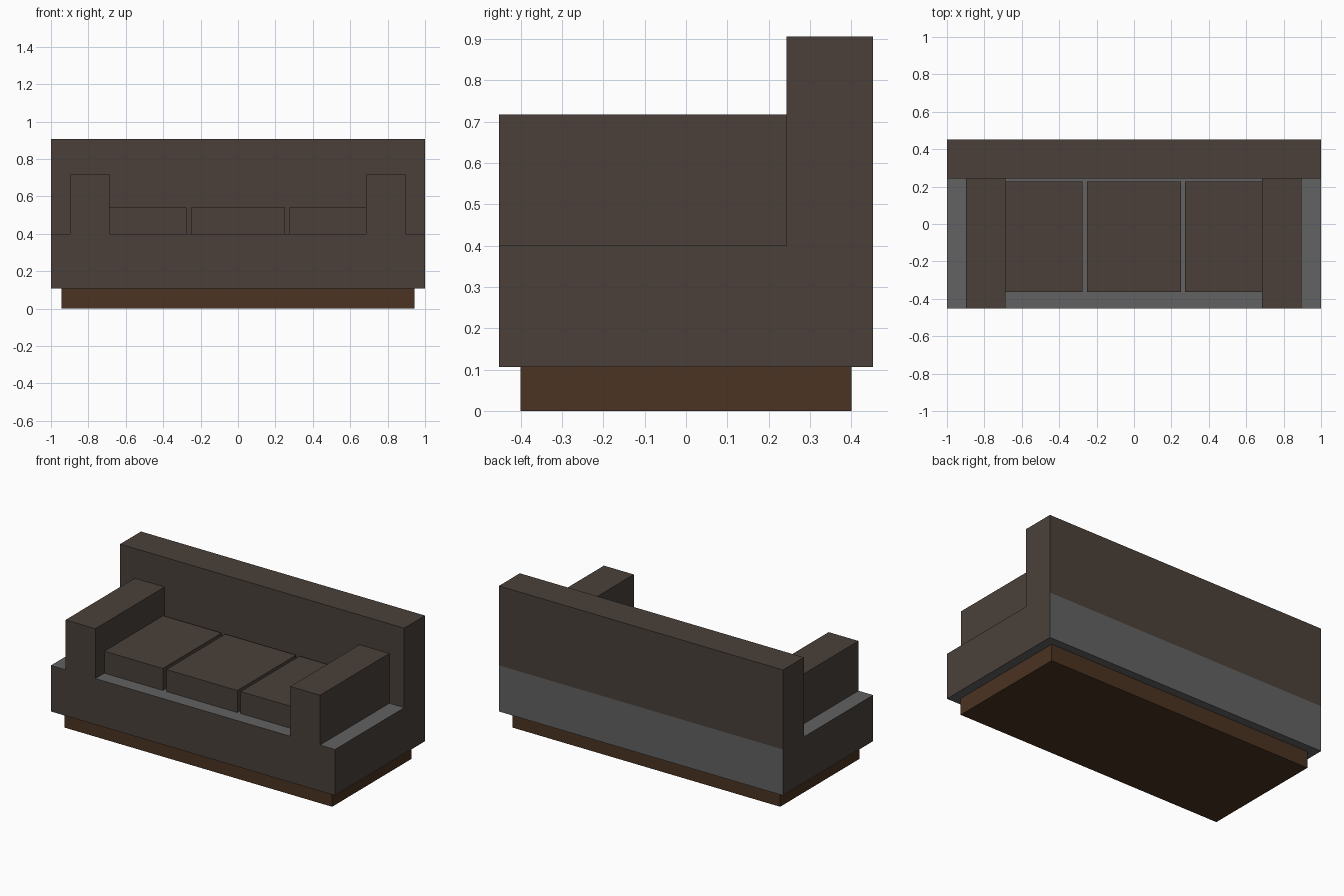
import bpy, bmesh

if "Cube" in bpy.data.objects:
    bpy.data.objects.remove(bpy.data.objects["Cube"])


def material(name, rgb):
    m = bpy.data.materials.new(name)
    m.diffuse_color = (*rgb, 1.0)
    m.use_nodes = True
    m.node_tree.nodes["Principled BSDF"].inputs["Base Color"].default_value = m.diffuse_color
    return m


fabric = material("dark_brown_fabric", (0.069, 0.0513, 0.0423))
lining = material("grey_lining", (0.122, 0.122, 0.122))
wood = material("brown_wood", (0.069, 0.0331, 0.0159))


def box(name, x, y, z, *mats):
    """Box spanning the given (min, max) ranges."""
    bm = bmesh.new()
    bmesh.ops.create_cube(bm, size=1.0)
    for v in bm.verts:
        v.co = [lo + (c + 0.5) * (hi - lo) for c, (lo, hi) in zip(v.co, (x, y, z))]
    bm.normal_update()
    mesh = bpy.data.meshes.new(name)
    bm.to_mesh(mesh)
    bm.free()
    for m in mats:
        mesh.materials.append(m)
    obj = bpy.data.objects.new(name, mesh)
    bpy.context.collection.objects.link(obj)
    return obj


FRONT, REAR, BACK_FACE = -0.453, 0.453, 0.243
BASE_Z, SEAT_Z = 0.107, 0.40

# recessed wooden plinth
box("plinth", (-0.943, 0.943), (-0.40, 0.40), (0.0, BASE_Z), wood)

# base: fabric on front and ends, grey lining on top, underside and rear
base = box("base", (-1, 1), (FRONT, REAR), (BASE_Z, SEAT_Z), fabric, lining)
for p in base.data.polygons:
    if abs(p.normal.z) > 0.5 or p.normal.y > 0.5:
        p.material_index = 1

# full-width backrest
box("backrest", (-1, 1), (BACK_FACE, REAR), (SEAT_Z, 0.906), fabric)

# inset arms, flush with the front
for side, cx in (("left", -0.792), ("right", 0.79)):
    box(side + "_arm", (cx - 0.105, cx + 0.105), (FRONT, BACK_FACE), (SEAT_Z, 0.717), fabric)

# three equal cushions; the outer two tuck under the arms
for side, cx in (("left", -0.525), ("middle", 0.0), ("right", 0.523)):
    box(side + "_cushion", (cx - 0.25, cx + 0.25), (-0.363, 0.228), (SEAT_Z, 0.54), fabric)
